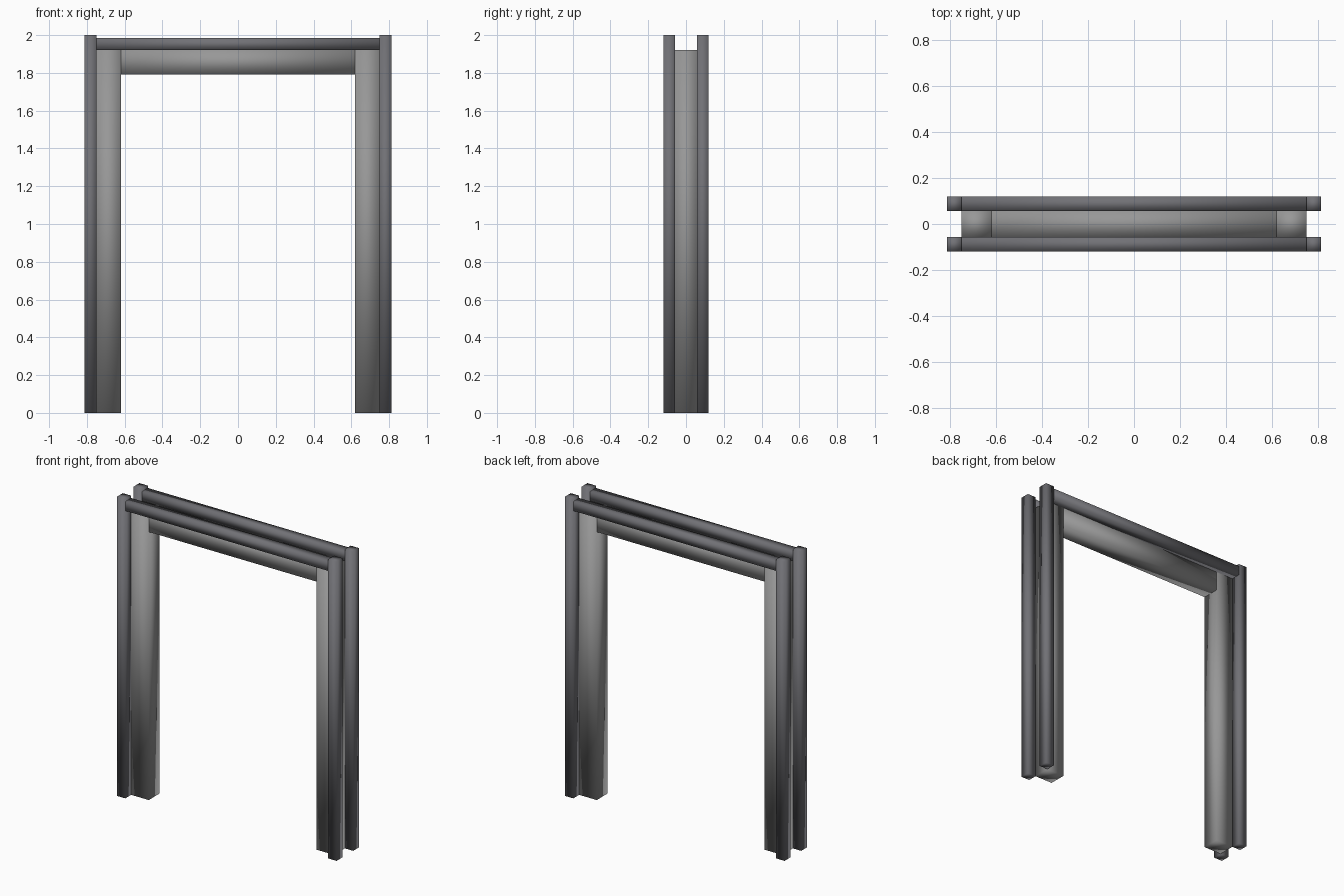
import bpy, bmesh
from mathutils import Vector

if "Cube" in bpy.data.objects:
    bpy.data.objects.remove(bpy.data.objects["Cube"])

# Key dimensions
X_OUT, X_MID, X_IN = 0.812, 0.75, 0.62      # post outside, post/jamb joint, opening
Y_IN, Y_OUT = 0.057, 0.119                  # jamb half depth, trim outside
H_POST, H_RAIL, H_JAMB, H_OPEN = 2.0, 1.984, 1.922, 1.792


def material(name, color):
    mat = bpy.data.materials.new(name)
    mat.diffuse_color = (*color, 1)
    mat.use_nodes = True
    mat.node_tree.nodes["Principled BSDF"].inputs["Base Color"].default_value = mat.diffuse_color
    return mat


FRAME = material("frame_grey", (0.31, 0.31, 0.31))
TRIM = material("trim_dark", (0.165, 0.165, 0.18))


def box(name, p, q, mat):
    """Smooth-shaded box between two opposite corners."""
    p, q = Vector(p), Vector(q)
    centre, size = (p + q) / 2, [abs(d) for d in q - p]
    bm = bmesh.new()
    bmesh.ops.create_cube(bm, size=1)
    bmesh.ops.scale(bm, vec=size, verts=bm.verts)
    bmesh.ops.translate(bm, vec=centre, verts=bm.verts)
    for f in bm.faces:
        f.smooth = True
    me = bpy.data.meshes.new(name)
    bm.to_mesh(me)
    bm.free()
    me.materials.append(mat)
    bpy.context.collection.objects.link(bpy.data.objects.new(name, me))


# Header across the opening
box("header", (-X_IN, -Y_IN, H_OPEN), (X_IN, Y_IN, H_JAMB), FRAME)

for sx, side in ((-1, "left"), (1, "right")):
    # Wide jambs
    box(f"jamb_{side}", (sx * X_IN, -Y_IN, 0), (sx * X_MID, Y_IN, H_JAMB), FRAME)
    # Slim corner posts
    for sy, face in ((-1, "front"), (1, "back")):
        box(f"post_{face}_{side}", (sx * X_MID, sy * Y_IN, 0), (sx * X_OUT, sy * Y_OUT, H_POST), TRIM)

# Top rails between the posts
for sy, face in ((-1, "front"), (1, "back")):
    box(f"top_rail_{face}", (-X_MID, sy * Y_IN, H_JAMB), (X_MID, sy * Y_OUT, H_RAIL), TRIM)
